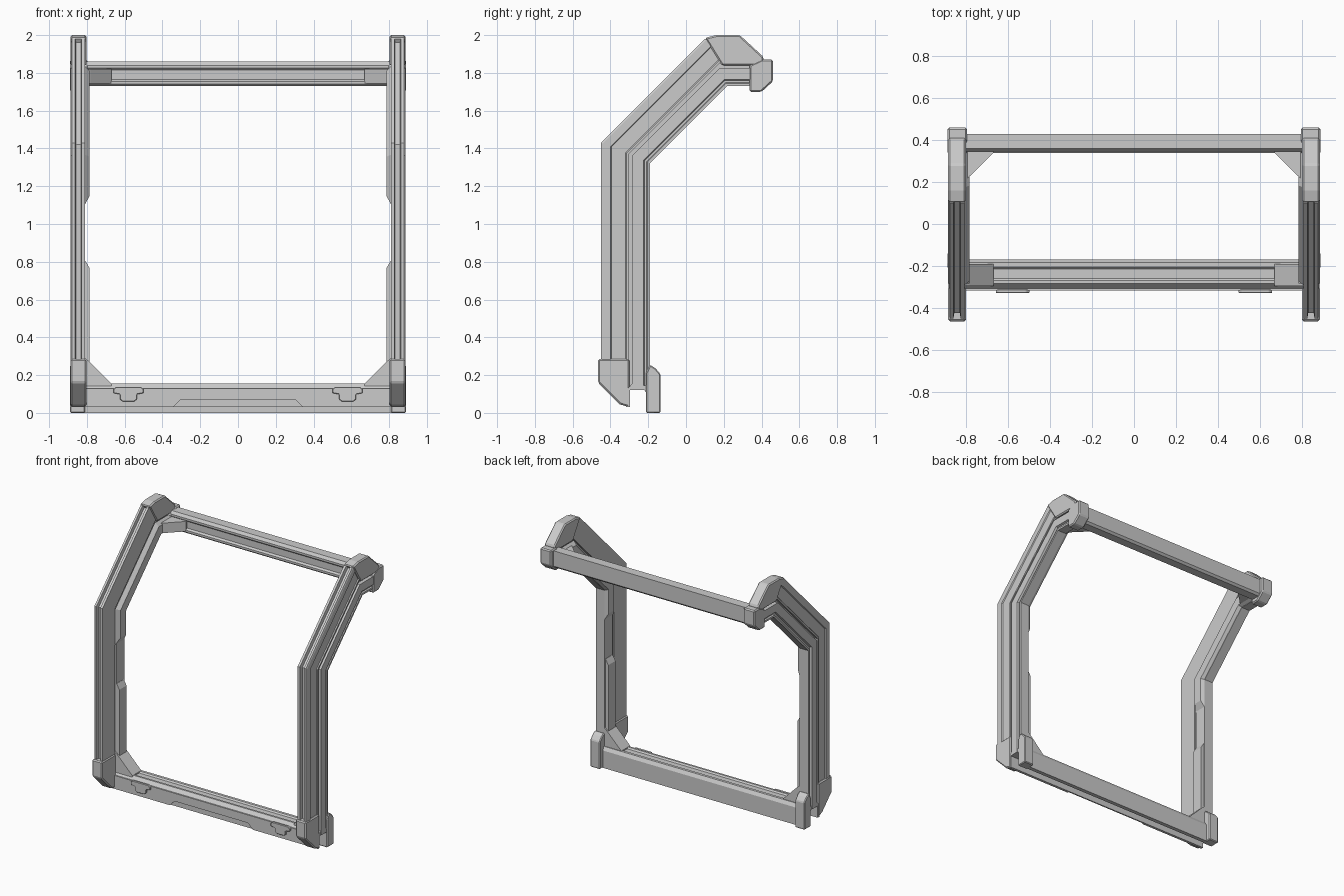
import bpy, bmesh


def finish(name, rings, mirror=True, bevel=0.0):
    """Skin a list of equal-length point rings, cap both ends, add modifiers."""
    bm = bmesh.new()
    rows = [[bm.verts.new(p) for p in ring] for ring in rings]
    n = len(rows[0])
    for a, b in zip(rows, rows[1:]):
        for i in range(n):
            j = (i + 1) % n
            bm.faces.new((a[i], a[j], b[j], b[i]))
    bm.faces.new(rows[0][::-1])
    bm.faces.new(rows[-1])
    bmesh.ops.recalc_face_normals(bm, faces=bm.faces)
    me = bpy.data.meshes.new(name)
    bm.to_mesh(me)
    bm.free()
    ob = bpy.data.objects.new(name, me)
    bpy.context.collection.objects.link(ob)
    if bevel:
        m = ob.modifiers.new("bevel", 'BEVEL')
        m.width, m.segments = bevel, 1
    if mirror:
        ob.modifiers.new("mirror", 'MIRROR')
    return ob


def prism(name, pts, axis, a, b, mirror=True, bevel=0.0):
    """Extrude a 2D outline along an axis from a to b."""
    place = {'x': lambda p, t: (t, p[0], p[1]),
             'y': lambda p, t: (p[0], t, p[1]),
             'z': lambda p, t: (p[0], p[1], t)}[axis]
    return finish(name, [[place(p, t) for p in pts] for t in (a, b)], mirror, bevel)


def bend(y):
    """Height of the mitre where the upright leans back, at depth y."""
    return 1.43 - (y + 0.45) * 0.41


def rail(name, section, bottom, top_y=None):
    """Sweep an (x, y) section up the post, along the 45 degree slope and,
    if top_y is given, back along the horizontal arm."""
    rings = [[(x, y, bottom(x, y)) for x, y in section],
             [(x, y, bend(y)) for x, y in section]]
    if top_y is None:
        rings.append([(x, y + 0.55 + (y + 0.45) * 0.4, bend(y) + 0.55 + (y + 0.45) * 0.4)
                      for x, y in section])
    else:
        level = [(x, 1.54 - y, bend(y) - y) for x, y in section]
        rings.append([(x, z - c, z) for x, z, c in level])
        rings.append([(x, top_y, z) for x, z, c in level])
    return finish(name, rings)


# Outer side rails with a groove down the front and a shallow one on the side
rail("outer_rail",
     [(0.81, -0.45), (0.828, -0.45), (0.832, -0.425), (0.858, -0.425), (0.862, -0.45),
      (0.878, -0.45), (0.882, -0.44), (0.882, -0.40), (0.875, -0.395), (0.875, -0.32),
      (0.882, -0.315), (0.882, -0.303), (0.81, -0.303)],
     lambda x, y: 0.17)

# Web joining the outer and inner rails
rail("rail_web", [(0.82, -0.31), (0.86, -0.31), (0.86, -0.275), (0.82, -0.275)],
     lambda x, y: 0.13, 0.36)

# Inner side rails, stepped on the outside face
rail("inner_rail",
     [(0.81, -0.285), (0.887, -0.285), (0.887, -0.225), (0.872, -0.22), (0.872, -0.208),
      (0.882, -0.204), (0.882, -0.19), (0.81, -0.19)],
     lambda x, y: 0.12, 0.37)

# Raised pads facing the opening, with a gap at hand height
rail("upper_pad",
     [(0.812, -0.296), (0.785, -0.27), (0.785, -0.205), (0.812, -0.192)],
     lambda x, y: 1.10 if x > 0.8 else 1.15, 0.37)
prism("lower_pad", [(0.812, 0.13), (0.785, 0.13), (0.785, 0.765), (0.808, 0.805), (0.812, 0.805)],
      'y', -0.285, -0.20)

# Lower front corner caps
prism("lower_front_cap",
      [(-0.465, 0.285), (-0.465, 0.16), (-0.35, 0.045), (-0.30, 0.03), (-0.30, 0.285)],
      'x', 0.803, 0.887, bevel=0.008)

# Lower rear corner brackets
prism("lower_rear_bracket",
      [(-0.213, 0.0), (-0.135, 0.0), (-0.135, 0.205), (-0.16, 0.235), (-0.19, 0.255),
       (-0.213, 0.21)],
      'x', 0.81, 0.89, bevel=0.006)

# Upper corner caps and rear end blocks
prism("upper_cap",
      [(0.10, 1.985), (0.16, 2.0), (0.285, 2.0), (0.41, 1.885), (0.41, 1.84), (0.19, 1.84)],
      'x', 0.803, 0.887, bevel=0.008)
prism("rear_end_block",
      [(0.335, 1.70), (0.40, 1.70), (0.46, 1.755), (0.46, 1.87), (0.40, 1.87), (0.335, 1.84)],
      'x', 0.797, 0.89, bevel=0.008)

# Top cross beam
prism("top_beam",
      [(0.43, 1.86), (0.43, 1.745), (0.415, 1.73), (0.35, 1.73), (0.34, 1.74), (0.34, 1.755),
       (0.355, 1.765), (0.355, 1.815), (0.345, 1.825), (0.345, 1.84), (0.36, 1.86)],
      'x', -0.82, 0.82, mirror=False)

# Bottom cross beam, an open channel
prism("bottom_beam",
      [(-0.307, 0.03), (-0.307, 0.13), (-0.285, 0.155), (-0.27, 0.155), (-0.26, 0.145),
       (-0.215, 0.145), (-0.205, 0.155), (-0.185, 0.155), (-0.17, 0.13), (-0.17, 0.0),
       (-0.20, 0.0), (-0.20, 0.09), (-0.22, 0.12), (-0.297, 0.12), (-0.297, 0.03)],
      'x', -0.885, 0.885, mirror=False)

# Front fascia with a shallow trapezoid recess in the middle
prism("front_fascia",
      [(-0.885, 0.03), (-0.345, 0.03), (-0.305, 0.07), (0.305, 0.07), (0.345, 0.03),
       (0.885, 0.03), (0.885, 0.13), (-0.885, 0.13)],
      'y', -0.317, -0.305, mirror=False)

# Diagonal gussets in the corners of the opening
prism("lower_gusset", [(0.82, 0.30), (0.785, 0.27), (0.67, 0.155), (0.67, 0.14), (0.82, 0.14)],
      'y', -0.295, -0.19)
prism("upper_gusset", [(0.82, 0.20), (0.782, 0.23), (0.67, 0.342), (0.67, 0.36), (0.82, 0.36)],
      'z', 1.745, 1.82)

# Small clips on the front fascia
prism("clip", [(0.50, 0.105), (0.535, 0.098), (0.535, 0.072), (0.55, 0.06), (0.61, 0.06),
               (0.625, 0.072), (0.625, 0.098), (0.66, 0.105), (0.66, 0.125), (0.645, 0.138),
               (0.515, 0.138), (0.50, 0.125)],
      'y', -0.33, -0.312, bevel=0.003)
